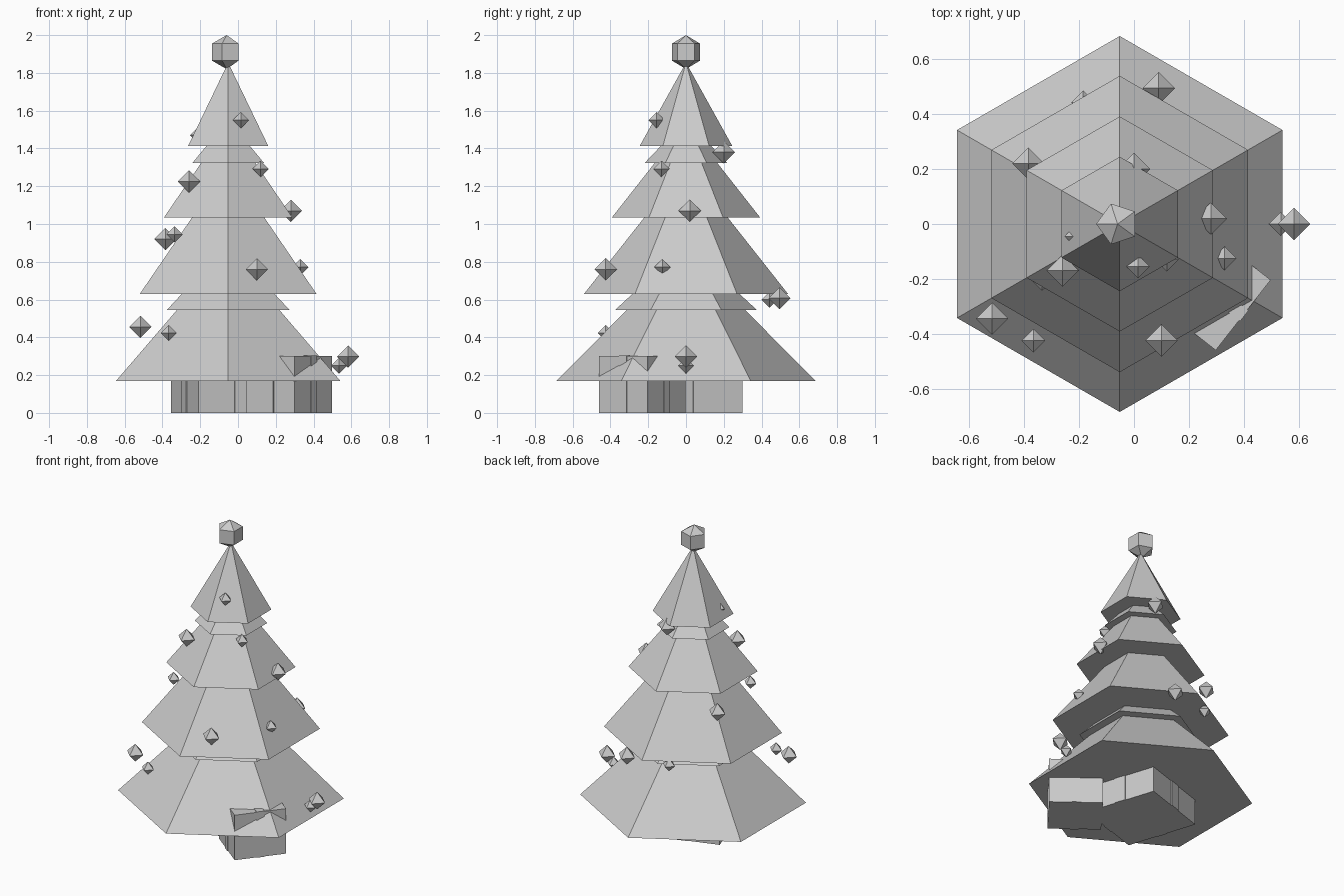
import bpy, bmesh, math
from mathutils import Matrix, Vector

if "Cube" in bpy.data.objects:
    bpy.data.objects.remove(bpy.data.objects["Cube"])

TREE_X = -0.052

grey = bpy.data.materials.new("light_grey")
grey.diffuse_color = (0.6, 0.6, 0.6, 1)
grey.use_nodes = True
grey.node_tree.nodes["Principled BSDF"].inputs["Base Color"].default_value = grey.diffuse_color


def finish(name, bm):
    """Turn a bmesh into a flat shaded object."""
    bmesh.ops.recalc_face_normals(bm, faces=bm.faces)
    mesh = bpy.data.meshes.new(name)
    bm.to_mesh(mesh)
    bm.free()
    mesh.materials.append(grey)
    obj = bpy.data.objects.new(name, mesh)
    bpy.context.collection.objects.link(obj)
    return obj


def tier(name, z0, r0, z1, r1):
    """Six-sided cone with corners on the y axis."""
    bm = bmesh.new()
    place = Matrix.Translation((TREE_X, 0, (z0 + z1) / 2)) @ Matrix.Rotation(math.pi / 2, 4, 'Z')
    bmesh.ops.create_cone(bm, cap_ends=True, segments=6, radius1=r0, radius2=r1,
                          depth=z1 - z0, matrix=place)
    # put a corner exactly on the +y axis
    corner = bm.verts[:][0].co
    angle = math.atan2(corner.y, corner.x - TREE_X)
    bmesh.ops.rotate(bm, verts=bm.verts, cent=(TREE_X, 0, 0),
                     matrix=Matrix.Rotation(math.pi / 2 - angle, 3, 'Z'))
    finish(name, bm)


def gift(name, centre, side, height, turn, ribbon):
    """Square box with two slightly raised crossing ribbons."""
    bm = bmesh.new()
    place = Matrix.Translation((centre[0], centre[1], 0)) @ Matrix.Rotation(turn, 4, 'Z')
    lip = 0.005
    for sx, sy, h in ((side, side, height),
                      (side + 2 * lip, ribbon, height + lip),
                      (ribbon, side + 2 * lip, height + lip)):
        bmesh.ops.create_cube(bm, size=1, matrix=place @ Matrix.Translation((0, 0, h / 2))
                              @ Matrix.Diagonal((sx, sy, h, 1)))
    finish(name, bm)


def bauble(name, centre, r):
    """Eight-sided diamond ornament."""
    bm = bmesh.new()
    bmesh.ops.create_uvsphere(bm, u_segments=4, v_segments=2, radius=r,
                              matrix=Matrix.Translation(centre))
    finish(name, bm)


# Branch tiers, with two short skirts between them
tier("branch_tier_1", 0.17, 0.685, 0.80, 0.06)
tier("lower_skirt", 0.545, 0.375, 0.80, 0.10)
tier("branch_tier_2", 0.63, 0.54, 1.20, 0.09)
tier("branch_tier_3", 1.035, 0.392, 1.45, 0.066)
tier("upper_skirt", 1.322, 0.22, 1.50, 0.05)
tier("branch_tier_4", 1.413, 0.245, 1.845, 0.005)

# Tree topper: five-sided faceted ball
bm = bmesh.new()
bmesh.ops.create_uvsphere(bm, u_segments=5, v_segments=3, radius=0.09)
ring = max(bm.verts, key=lambda v: Vector((v.co.x, v.co.y)).length).co
spin = math.pi - math.atan2(ring.y, ring.x)
bmesh.ops.transform(bm, verts=bm.verts, matrix=Matrix.Translation((-0.06, 0, 1.91))
                    @ Matrix.Rotation(spin, 4, 'Z'))
finish("tree_topper", bm)

# Gifts under the tree
gift("large_gift", (-0.056, 0.0), 0.475, 0.43, math.radians(18), 0.075)
gift("small_gift", (0.27, -0.232), 0.325, 0.30, math.radians(52), 0.05)

# Hanging ornaments
LARGE, SMALL = 0.059, 0.043
for i, (x, y, z) in enumerate([
        (-0.26, -0.17, 1.225), (0.28, 0.02, 1.07), (-0.385, 0.22, 0.92),
        (0.10, -0.425, 0.76), (-0.517, -0.345, 0.455), (0.583, 0.0, 0.298),
        (0.0, 0.20, 1.38), (0.09, 0.495, 0.607)]):
    bauble(f"large_bauble_{i + 1}", (x, y, z), LARGE)
for i, (x, y, z) in enumerate([
        (0.015, -0.155, 1.55), (0.12, -0.13, 1.292), (-0.335, -0.20, 0.945),
        (0.33, -0.125, 0.772), (-0.367, -0.425, 0.423), (0.535, 0.0, 0.25),
        (-0.185, 0.443, 0.60), (-0.21, -0.045, 1.47)]):
    bauble(f"small_bauble_{i + 1}", (x, y, z), SMALL)
